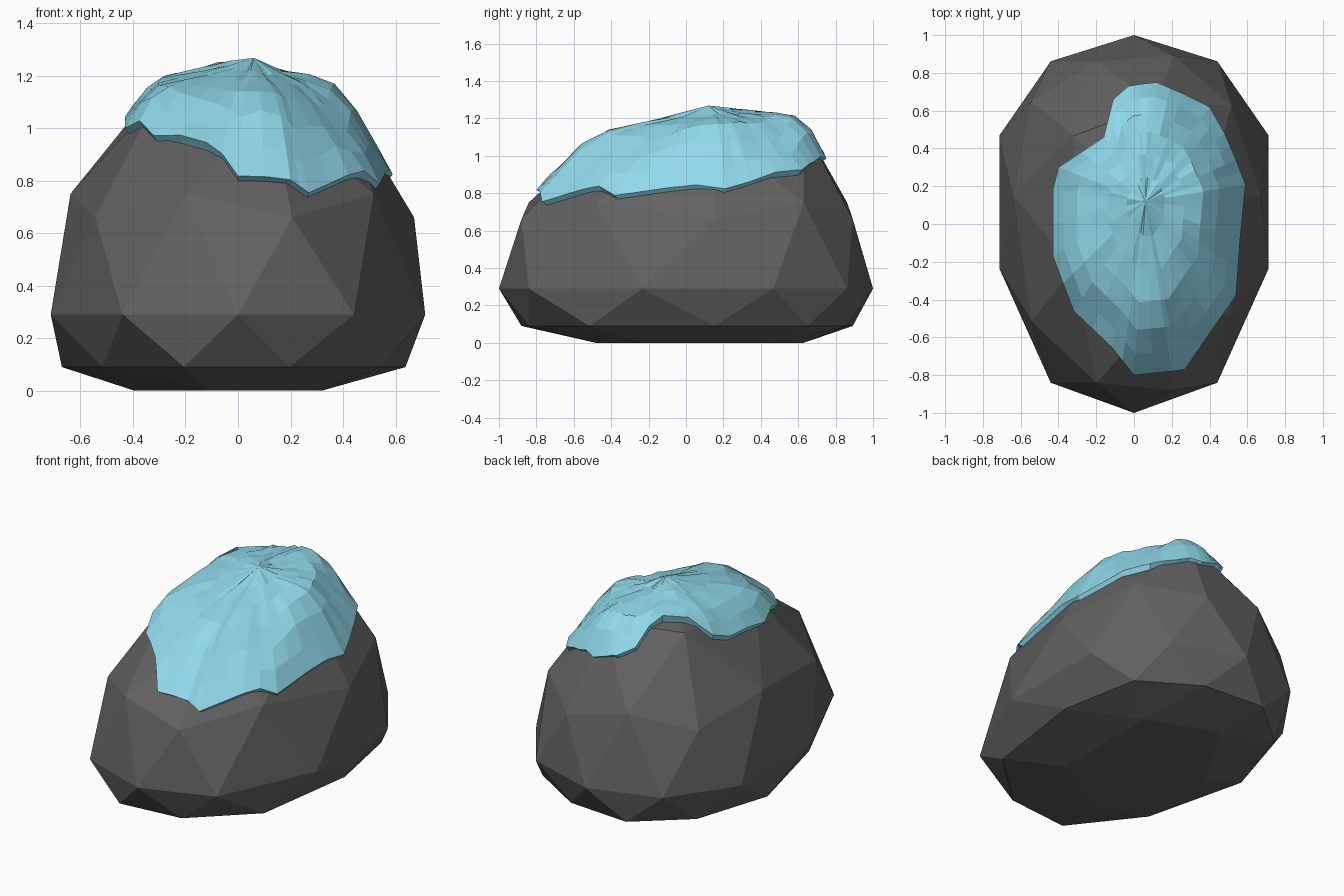
import bpy, bmesh, random
from mathutils import Vector
from mathutils.bvhtree import BVHTree

if "Cube" in bpy.data.objects:
    bpy.data.objects.remove(bpy.data.objects["Cube"])

random.seed(4)


def finish(bm, name, color):
    bmesh.ops.recalc_face_normals(bm, faces=bm.faces)
    mesh = bpy.data.meshes.new(name)
    bm.to_mesh(mesh)
    bm.free()
    mat = bpy.data.materials.new(name + "_material")
    mat.diffuse_color = color
    mat.use_nodes = True
    mat.node_tree.nodes["Principled BSDF"].inputs["Base Color"].default_value = mat.diffuse_color
    mesh.materials.append(mat)
    ob = bpy.data.objects.new(name, mesh)
    bpy.context.collection.objects.link(ob)
    return ob


# Boulder: low icosphere, lopsided along y, tall dome and flattened base
def shape(co):
    x, y, z = co
    y2 = y * (1.15 - 0.15 * y * y) + 0.15 * max(0, 1 - y * y) ** 2.5
    if z < -0.7:
        h = 0.0
    elif z < -0.2:
        h = 0.09
    elif z < 0.1:
        h = 0.29
    elif z < 0.49:
        h = 0.66
    elif z < 0.7:
        h = 0.75
    elif z < 0.95:
        h = 1.12 + 0.08 * y
    else:
        h = 1.21
    return Vector((0.75 * x, y2, h))


rock = bmesh.new()
bmesh.ops.create_icosphere(rock, subdivisions=2, radius=1)
for v in rock.verts:
    v.co = shape(v.co)
tree = BVHTree.FromBMesh(rock)
finish(rock, "boulder", (0.12, 0.12, 0.12, 1))


# Snow cap: rings inside an irregular outline, draped over the boulder
outline = [(0.03, 0.74), (0.12, 0.75), (0.26, 0.69), (0.40, 0.62), (0.48, 0.48),
           (0.54, 0.34), (0.59, 0.21), (0.56, -0.1), (0.54, -0.38), (0.42, -0.55),
           (0.27, -0.77), (0.20, -0.78), (0.0, -0.8), (-0.12, -0.65),
           (-0.32, -0.46), (-0.43, -0.17), (-0.43, 0.18), (-0.40, 0.30),
           (-0.16, 0.46), (-0.11, 0.66), (-0.03, 0.73)]
center = Vector((0.06, 0.12))


def ground(x, y):
    hit = tree.ray_cast(Vector((x, y, 3)), Vector((0, 0, -1)))[0]
    return hit.z if hit else 0.7


def snow_height(x, y):
    r = 0.07
    around = [ground(x + a, y + b) for a, b in ((r, 0), (-r, 0), (0, r), (0, -r))]
    here = ground(x, y)
    return max(here, (sum(around) + here) / 5) + 0.05


rim = []
for i, p in enumerate(outline):
    a, b = Vector(p), Vector(outline[(i + 1) % len(outline)])
    rim += [a, (a + b) / 2]

snow = bmesh.new()
rings = []
for t in (0.2, 0.4, 0.58, 0.74, 0.88, 1.0):
    ring = []
    for p in rim:
        q = center.lerp(p, t)
        bump = random.uniform(-0.006, 0.008) if t < 1 else 0
        ring.append(snow.verts.new((q.x, q.y, snow_height(q.x, q.y) + bump)))
    rings.append(ring)
# lower lip tucked into the rock
lip = []
for p in rim:
    q = center.lerp(p, 0.95)
    lip.append(snow.verts.new((q.x, q.y, ground(q.x, q.y) - 0.025)))
rings.append(lip)

top = snow.verts.new((center.x, center.y, 1.268))
n = len(rim)
for i in range(n):
    j = (i + 1) % n
    snow.faces.new((top, rings[0][i], rings[0][j]))
    for a, b in zip(rings, rings[1:]):
        snow.faces.new((a[i], b[i], b[j], a[j]))
finish(snow, "snow_cap", (0.28, 0.70, 0.83, 1))
